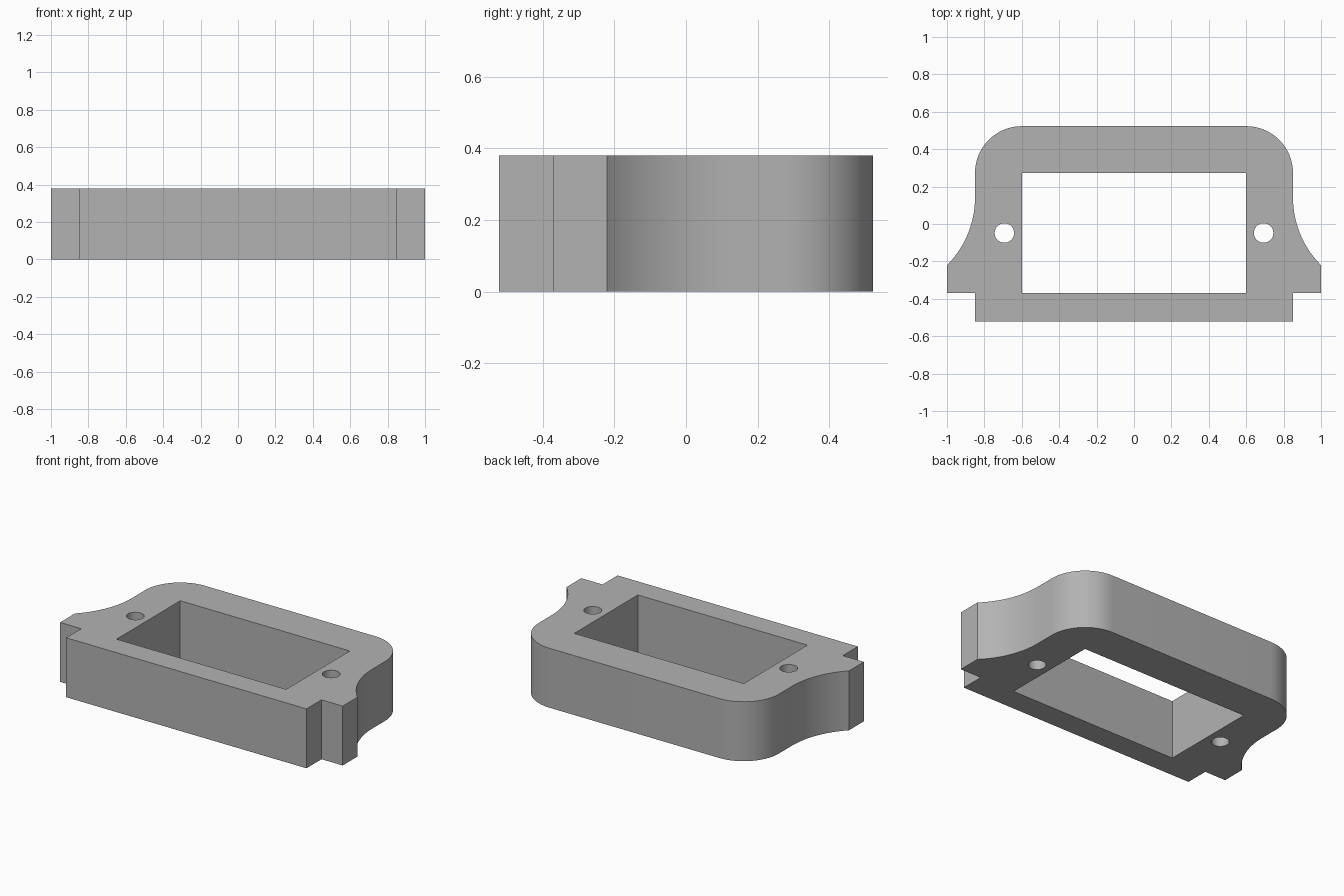
import bpy, bmesh
from math import sin, cos, pi

cube = bpy.data.objects.get("Cube")
if cube:
    bpy.data.objects.remove(cube, do_unlink=True)

HEIGHT = 0.38


def arc(cx, cy, r, start, end, steps):
    """Points on an arc, angles in radians."""
    angles = [start + (end - start) * i / steps for i in range(steps + 1)]
    return [(cx + r * cos(a), cy + r * sin(a)) for a in angles]


def hole(cx, cy, r, steps=40):
    return arc(cx, cy, r, 0, 2 * pi, steps)[:-1]


# Right half of the outline: front step, ear, concave flank, rounded back corner
flank = 0.512
half = [(0.85, -0.522), (0.85, -0.37), (1.0, -0.37)]
half += arc(0.85 + flank, 0.142, flank, 1.25 * pi, pi, 20)
half += arc(0.60, 0.273, 0.25, 0, pi / 2, 20)
outline = half + [(-x, y) for x, y in reversed(half)]

# Rectangular window and the two screw holes
window = [(-0.6, -0.37), (0.6, -0.37), (0.6, 0.273), (-0.6, 0.273)]
loops = [outline, window] + [hole(s * 0.693, -0.048, 0.052) for s in (-1, 1)]

# Fill the flat profile, then extrude it upward
bm = bmesh.new()
for loop in loops:
    verts = [bm.verts.new((x, y, 0)) for x, y in loop]
    for a, b in zip(verts, verts[1:] + verts[:1]):
        bm.edges.new((a, b))
bmesh.ops.triangle_fill(bm, use_beauty=True, edges=bm.edges[:], normal=(0, 0, 1))
result = bmesh.ops.extrude_face_region(bm, geom=bm.faces[:], use_keep_orig=True)
top = [v for v in result["geom"] if isinstance(v, bmesh.types.BMVert)]
bmesh.ops.translate(bm, verts=top, vec=(0, 0, HEIGHT))
bmesh.ops.recalc_face_normals(bm, faces=bm.faces[:])

mesh = bpy.data.meshes.new("mounting_frame")
bm.to_mesh(mesh)
bm.free()
frame = bpy.data.objects.new("mounting_frame", mesh)
bpy.context.collection.objects.link(frame)

# Plain grey material
grey = bpy.data.materials.new("plain_grey")
grey.use_nodes = True
colour = (0.45, 0.45, 0.45, 1)
grey.diffuse_color = colour
grey.node_tree.nodes["Principled BSDF"].inputs["Base Color"].default_value = colour
mesh.materials.append(grey)

# Smooth curved walls, keep corners sharp
bpy.ops.object.select_all(action="DESELECT")
frame.select_set(True)
bpy.context.view_layer.objects.active = frame
bpy.ops.object.shade_smooth_by_angle(angle=pi / 6)
